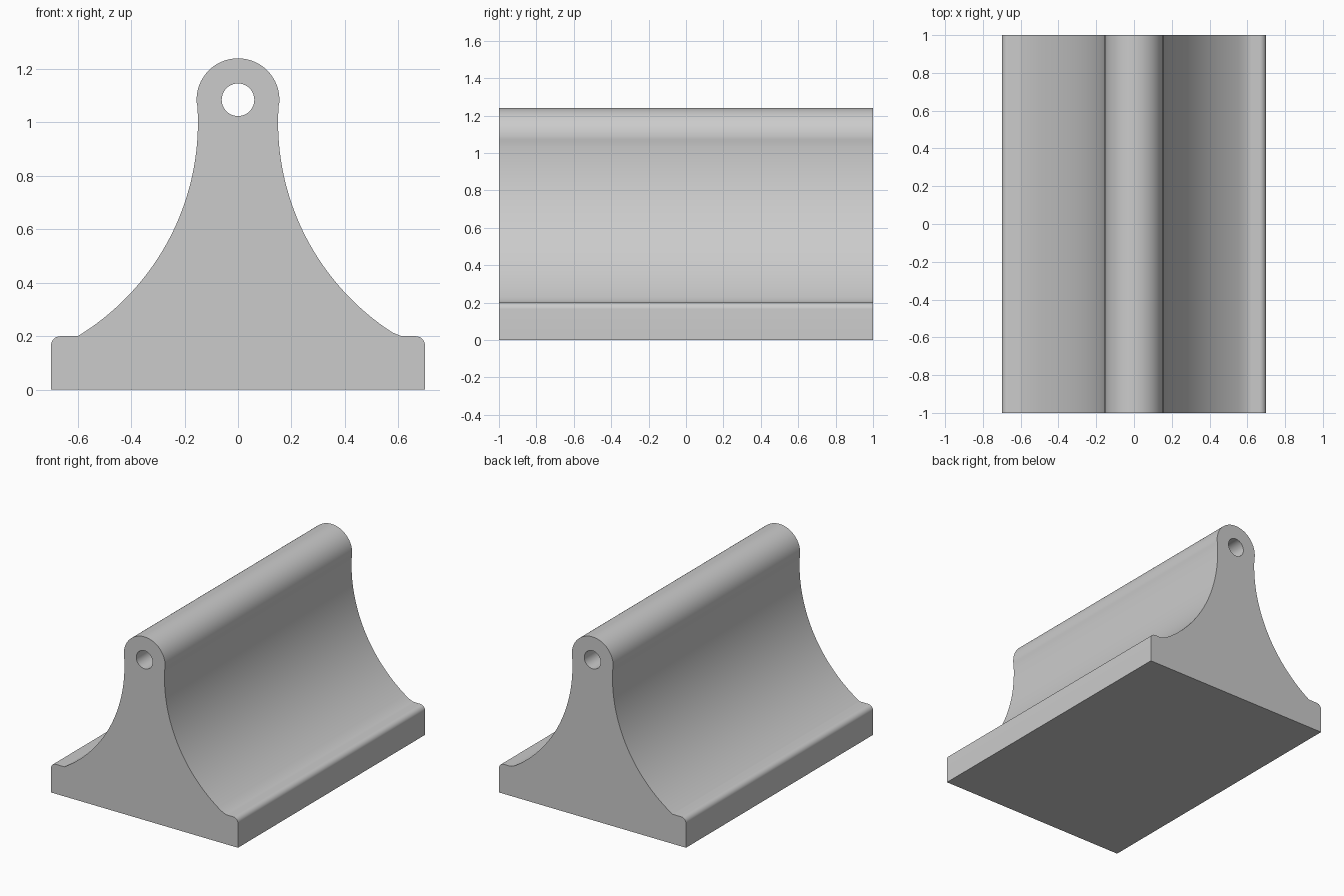
import bpy, bmesh, math

if "Cube" in bpy.data.objects:
    bpy.data.objects.remove(bpy.data.objects["Cube"])


def arc(cx, cz, r, a0, a1, n):
    """Points on a circular arc, angles in degrees."""
    pts = []
    for i in range(n + 1):
        a = math.radians(a0 + (a1 - a0) * i / n)
        pts.append((cx + r * math.cos(a), cz + r * math.sin(a)))
    return pts


HALF_LEN = 1.0
EYE_Z, EYE_R, HOLE_R = 1.085, 0.155, 0.061
FLANK_R = 0.936
FLANK_X, FLANK_Z = 0.15 + FLANK_R, 1.0

# Right flank: rounded foot corner, then concave sweep up to the eye
flank_end = 180 + math.degrees(math.asin(0.8 / FLANK_R))
flank_top = 180 - math.degrees(math.asin(0.06 / FLANK_R))
foot = [(0.7, 0.0)] + arc(0.665, 0.165, 0.035, 0, 90, 8)
sweep = arc(FLANK_X, FLANK_Z, FLANK_R, flank_end, flank_top, 36)
left = [(-x, z) for x, z in reversed(foot + sweep)]

# Right side has a slightly eased joint between foot and sweep
right = foot + [(0.622, 0.2), (0.609, 0.2015), (0.597, 0.206)] + sweep[1:]

# Rounded top and pin hole
eye = arc(0, EYE_Z, EYE_R, -9.3, 189.3, 40)[1:-1]
outline = right + eye + left
hole = arc(0, EYE_Z, HOLE_R, 0, 360, 40)[:-1]

# Fill the profile and extrude it along y
bm = bmesh.new()
for loop in (outline, hole):
    verts = [bm.verts.new((x, -HALF_LEN, z)) for x, z in loop]
    for i, v in enumerate(verts):
        bm.edges.new((v, verts[(i + 1) % len(verts)]))
bmesh.ops.triangle_fill(bm, edges=bm.edges[:], use_beauty=True,
                        use_dissolve=False, normal=(0, -1, 0))
res = bmesh.ops.extrude_face_region(bm, geom=bm.faces[:], use_keep_orig=True)
top_verts = [g for g in res["geom"] if isinstance(g, bmesh.types.BMVert)]
bmesh.ops.translate(bm, verts=top_verts, vec=(0, 2 * HALF_LEN, 0))
bmesh.ops.recalc_face_normals(bm, faces=bm.faces[:])

mesh = bpy.data.meshes.new("flared_bracket")
bm.to_mesh(mesh)
bm.free()
obj = bpy.data.objects.new("flared_bracket", mesh)
bpy.context.collection.objects.link(obj)

# Smooth curved faces, keep profile edges sharp
bpy.context.view_layer.objects.active = obj
obj.select_set(True)
bpy.ops.object.shade_smooth_by_angle(angle=math.radians(28))
